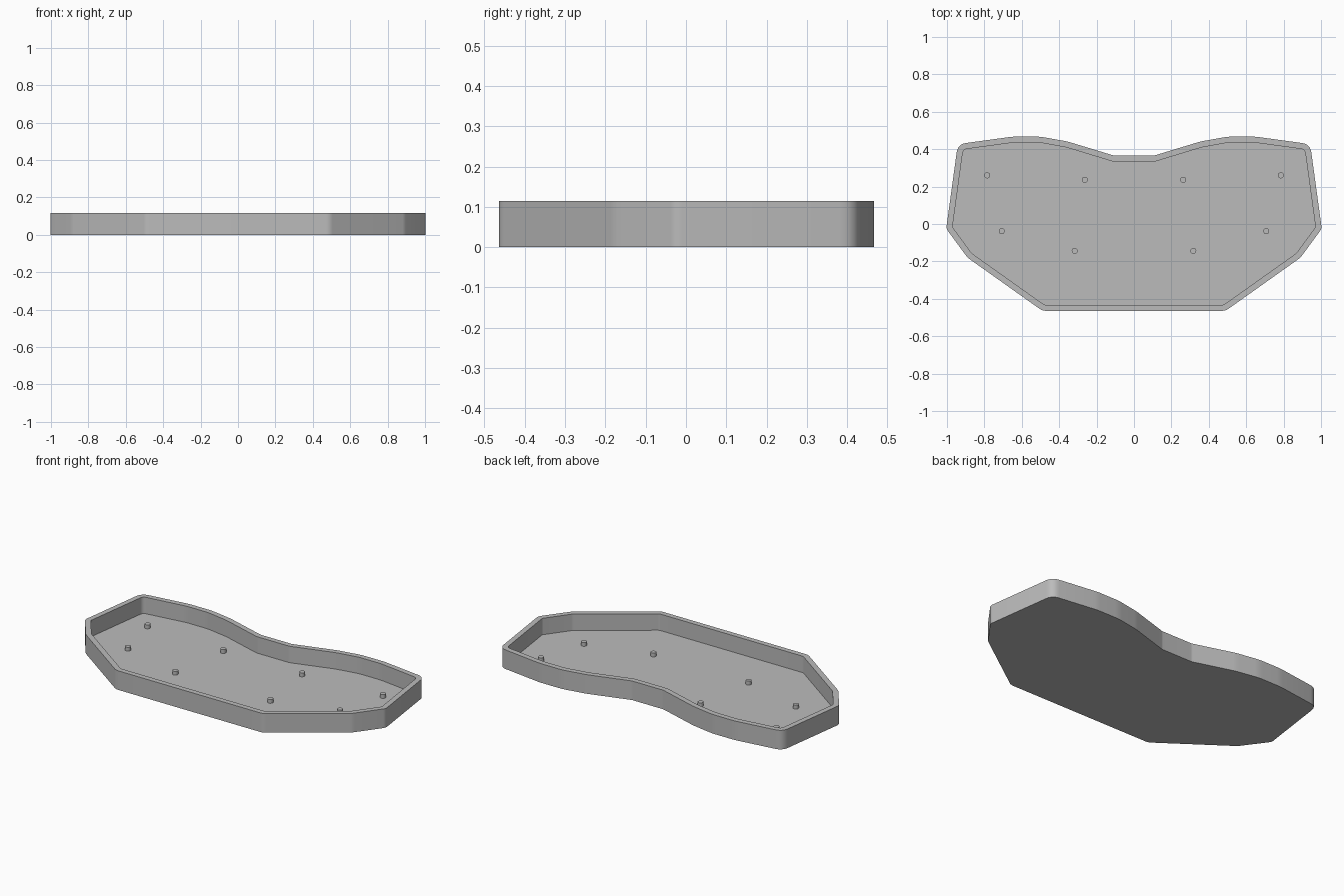
import bpy
import bmesh
from math import tan, radians
from mathutils import Vector

cube = bpy.data.objects.get("Cube")
if cube:
    bpy.data.objects.remove(cube, do_unlink=True)

HEIGHT, FLOOR, WALL, STEPS = 0.115, 0.016, 0.032, 6

grey = bpy.data.materials.new("plain grey")
grey.use_nodes = True
colour = (0.5, 0.5, 0.5, 1)
grey.diffuse_color = colour
grey.node_tree.nodes["Principled BSDF"].inputs["Base Color"].default_value = colour

# Half outline, back notch round to the front edge: x, y, corner radius
HALF = [(0.105, 0.365, 0.04), (0.355, 0.441, 0.3), (0.5, 0.467, 0.3),
        (0.65, 0.467, 0.3), (0.942, 0.427, 0.06), (1.004, -0.025, 0.04),
        (0.89, -0.18, 0.08), (0.49, -0.464, 0.06)]
CORNERS = HALF + [(-x, y, r) for x, y, r in reversed(HALF)]


def outline(inset):
    """Clockwise rounded outline, moved inward by the given distance."""
    pts = [Vector((x, y)) for x, y, r in CORNERS]
    n = len(pts)
    moved, radii = [], []
    for i, p in enumerate(pts):
        a = (p - pts[i - 1]).normalized()
        b = (pts[(i + 1) % n] - p).normalized()
        na, nb = Vector((a.y, -a.x)), Vector((b.y, -b.x))
        moved.append(p + (na + nb) * inset / (1 + na.dot(nb)))
        convex = a.x * b.y - a.y * b.x < 0
        r = CORNERS[i][2]
        radii.append(max(r - inset, 0.004) if convex else r + inset)
    loop = []
    for i, p in enumerate(moved):
        a = (moved[i - 1] - p).normalized()
        b = (moved[(i + 1) % n] - p).normalized()
        reach = radii[i] * tan((-a).angle(b) / 2)
        start, end = p + a * reach, p + b * reach
        for k in range(STEPS + 1):
            t = k / STEPS
            loop.append(start * (1 - t) ** 2 + p * 2 * t * (1 - t) + end * t ** 2)
    return loop


def finish(obj):
    obj.data.materials.append(grey)
    bpy.ops.object.select_all(action="DESELECT")
    obj.select_set(True)
    bpy.context.view_layer.objects.active = obj
    bpy.ops.object.shade_smooth_by_angle(angle=radians(30))


# Tray: underside, outer wall, rim, inner wall and floor as one shell
bm = bmesh.new()
outer, inner = outline(0), outline(WALL)
rings = [[bm.verts.new((p.x, p.y, z)) for p in loop]
         for loop, z in ((outer, 0), (outer, HEIGHT), (inner, HEIGHT), (inner, FLOOR))]
for low, high in zip(rings, rings[1:]):
    for i in range(len(low)):
        bm.faces.new((low[i - 1], low[i], high[i], high[i - 1]))
bm.faces.new(rings[0])
bm.faces.new(rings[-1])
bmesh.ops.recalc_face_normals(bm, faces=bm.faces)
mesh = bpy.data.meshes.new("tray")
bm.to_mesh(mesh)
bm.free()
tray = bpy.data.objects.new("tray", mesh)
bpy.context.collection.objects.link(tray)
finish(tray)

# Short round mounting pegs, mirrored left and right
PEGS = {"outer_back": (0.785, 0.26), "inner_back": (0.263, 0.236),
        "outer_middle": (0.707, -0.038), "inner_front": (0.317, -0.144)}
PEG_HEIGHT = 0.024
for name, (x, y) in PEGS.items():
    for side, sign in (("left", 1), ("right", -1)):
        bpy.ops.mesh.primitive_cylinder_add(
            vertices=24, radius=0.016, depth=PEG_HEIGHT,
            location=(sign * x, y, FLOOR + PEG_HEIGHT / 2 - 0.001))
        peg = bpy.context.object
        peg.name = f"{name}_peg_{side}"
        finish(peg)
